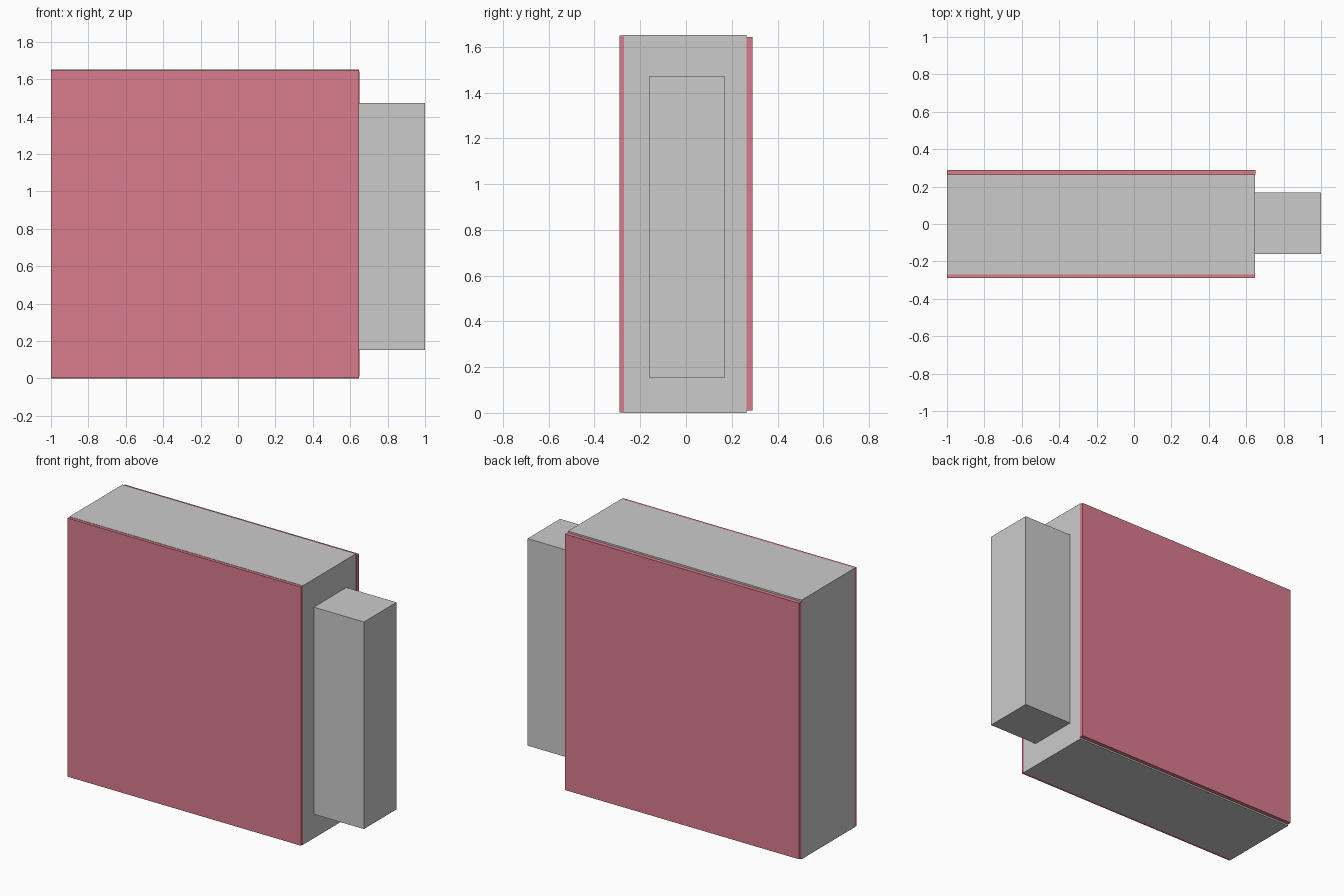
import bpy

if "Cube" in bpy.data.objects:
    bpy.data.objects.remove(bpy.data.objects["Cube"])


def box(name, lo, hi, material=None):
    """Axis-aligned box between two corners."""
    centre = [(a + b) / 2 for a, b in zip(lo, hi)]
    bpy.ops.mesh.primitive_cube_add(size=1, location=centre)
    obj = bpy.context.object
    obj.name = name
    obj.scale = [b - a for a, b in zip(lo, hi)]
    bpy.ops.object.transform_apply(location=False, rotation=False, scale=True)
    if material:
        obj.data.materials.append(material)
    return obj


red = bpy.data.materials.new("red")
red.diffuse_color = (0.7, 0.2, 0.27, 1)
red.use_nodes = True
red.node_tree.nodes["Principled BSDF"].inputs["Base Color"].default_value = red.diffuse_color

# Main block and the narrower block on its right end
box("main_body", (-1, -0.271, 0), (0.647, 0.264, 1.652))
box("end_block", (0.647, -0.16, 0.153), (1, 0.168, 1.473))

# Thin red panels on the front and back
box("front_panel", (-1, -0.29, 0.002), (0.647, -0.271, 1.65), red)
box("back_panel", (-1, 0.264, 0.01), (0.65, 0.29, 1.642), red)
